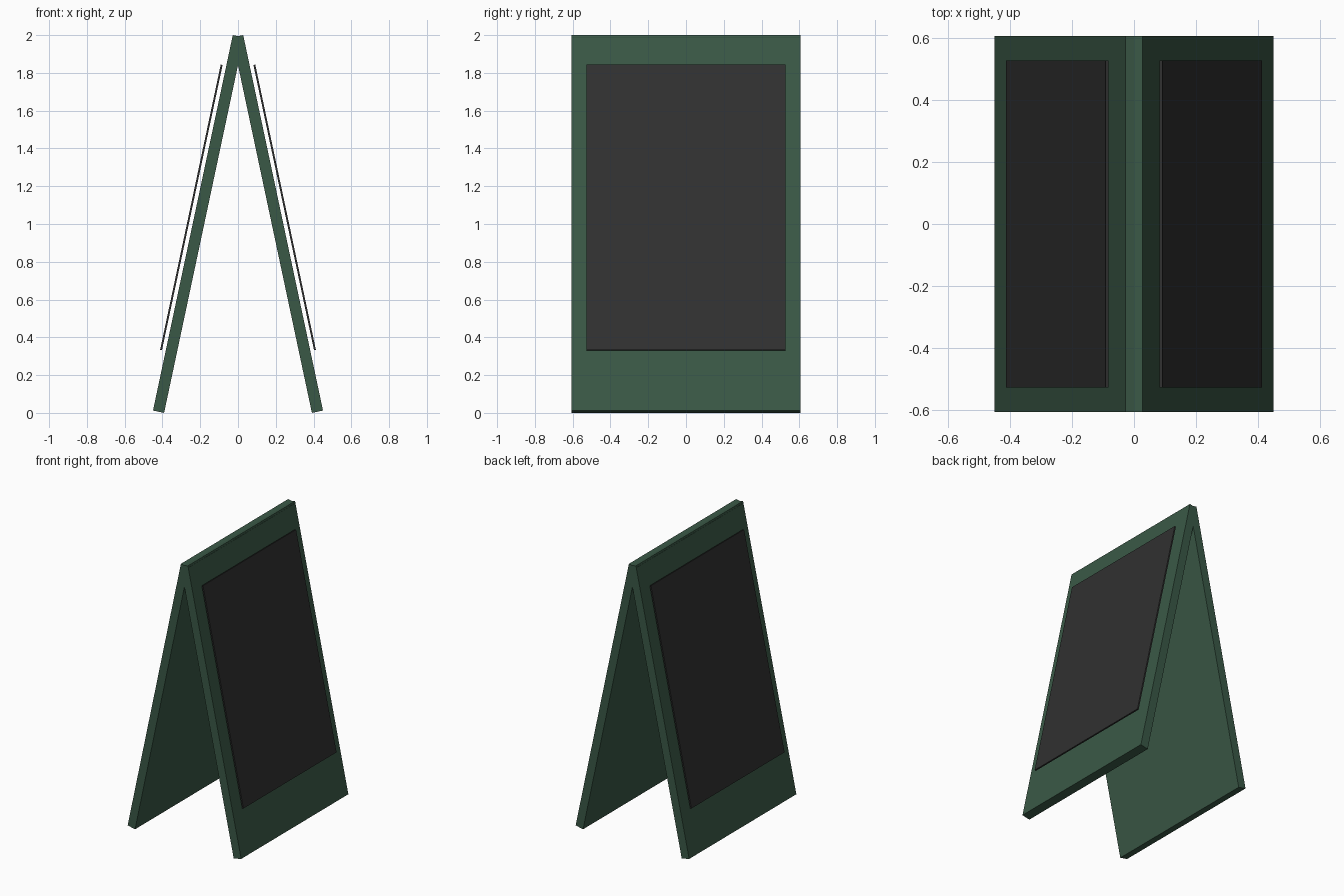
import bpy
from math import radians, sin, cos
from mathutils import Vector

old = bpy.data.objects.get("Cube")
if old:
    bpy.data.objects.remove(old, do_unlink=True)


def material(name, rgb):
    m = bpy.data.materials.new(name)
    m.use_nodes = True
    m.diffuse_color = (*rgb, 1)
    bsdf = m.node_tree.nodes["Principled BSDF"]
    bsdf.inputs["Base Color"].default_value = (*rgb, 1)
    bsdf.inputs["Roughness"].default_value = 0.8
    return m


green = material("dark_green", (0.042, 0.098, 0.061))
slate = material("chalkboard_grey", (0.03, 0.03, 0.03))

TILT = radians(12)
THICK, LENGTH, WIDTH = 0.06, 2.032, 1.214
FOOT = Vector((0.45, 0, THICK * sin(TILT)))     # outer lower corner of a leaf


def slab(name, side, inner, outer, low, high, width, mat):
    """Tilted board: inner/outer are offsets from the leaf's outer face,
    low/high are distances up the slope."""
    normal = Vector((cos(TILT), 0, sin(TILT)))
    up = Vector((-sin(TILT), 0, cos(TILT)))
    c = FOOT + normal * (inner + outer) / 2 + up * (low + high) / 2
    bpy.ops.mesh.primitive_cube_add(
        size=1, location=(side * c.x, 0, c.z), rotation=(0, -side * TILT, 0))
    ob = bpy.context.object
    ob.name = name
    ob.scale = (outer - inner, width, high - low)
    bpy.ops.object.transform_apply(location=False, rotation=False, scale=True)
    ob.data.materials.append(mat)


# Two leaning leaves crossing at the ridge, each with a raised writing panel
for label, side in (("left", 1), ("right", -1)):
    slab(label + "_leaf", side, -THICK, 0, 0, LENGTH, WIDTH, green)
    slab(label + "_writing_panel", side, 0.02, 0.03, 0.322, 1.866, 1.054, slate)
